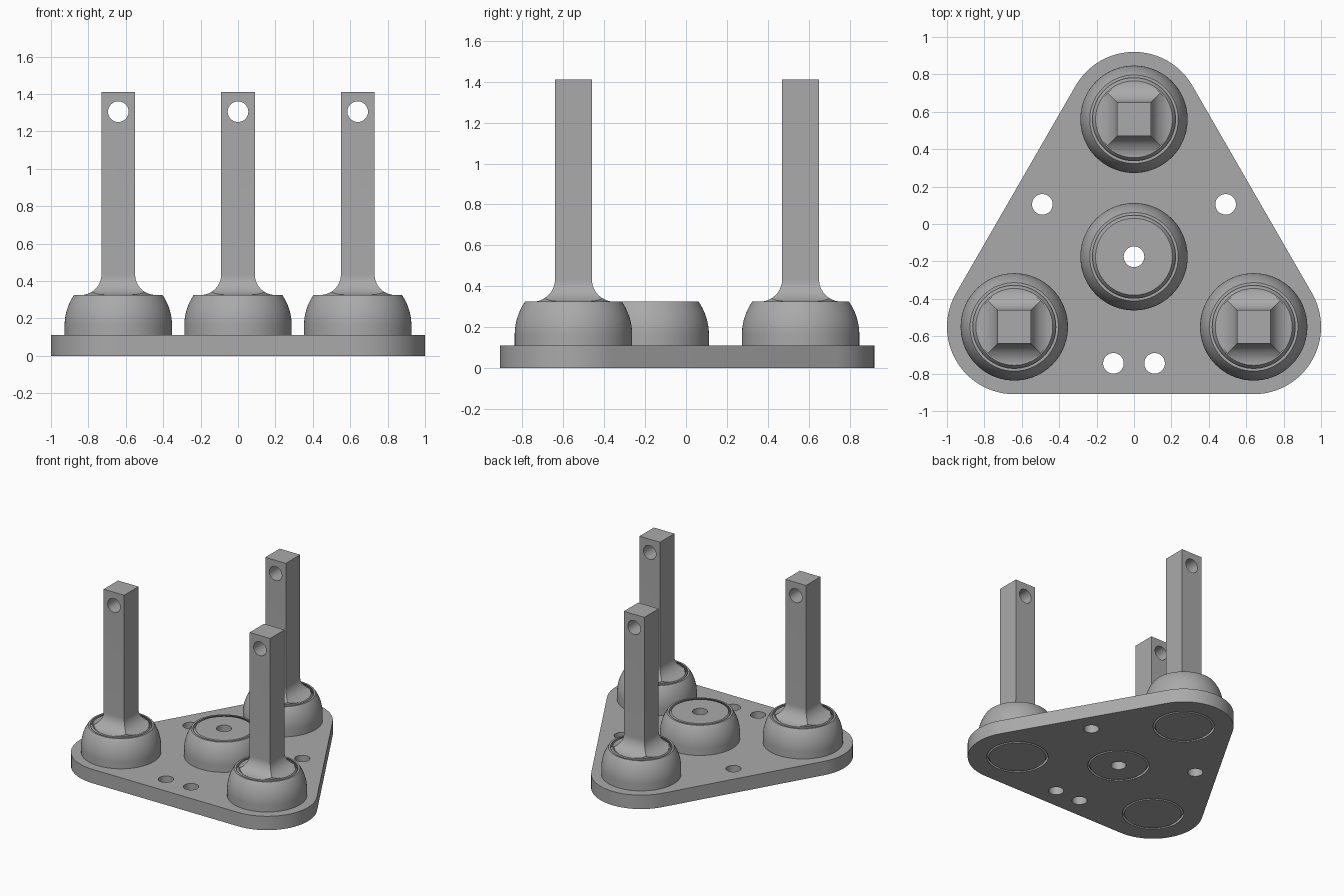
import bpy, bmesh
from math import sin, cos, pi, sqrt, radians, asin
from mathutils import Matrix

if "Cube" in bpy.data.objects:
    bpy.data.objects.remove(bpy.data.objects["Cube"], do_unlink=True)

grey = bpy.data.materials.new("plain grey")
grey.use_nodes = True
colour = (0.4, 0.4, 0.4, 1)
grey.diffuse_color = colour
grey.node_tree.nodes["Principled BSDF"].inputs["Base Color"].default_value = colour

PLATE_TOP, CUP_TOP = 0.11, 0.325
MID = CUP_TOP / 2
BALL_R, GAP_R, CUP_R = 0.262, 0.275, 0.287
CORNER_R, HOLE_R, STEM = 0.36, 0.055, 0.09
CORNERS = {"left": (0.64, -0.55), "back": (0, 0.56), "right": (-0.64, -0.55)}
CENTRE = (0, -0.175)
SIDES = 72


def finish(name, bm, loc=(0, 0, 0)):
    bmesh.ops.remove_doubles(bm, verts=bm.verts, dist=1e-5)
    bmesh.ops.recalc_face_normals(bm, faces=bm.faces)
    mesh = bpy.data.meshes.new(name)
    bm.to_mesh(mesh)
    bm.free()
    ob = bpy.data.objects.new(name, mesh)
    ob.location = loc
    mesh.materials.append(grey)
    bpy.context.collection.objects.link(ob)
    return ob


def loft(name, rings, loc=(0, 0, 0), caps=True, closed=False):
    """Skin a list of equal-length point rings."""
    bm = bmesh.new()
    rows = [[bm.verts.new(p) for p in ring] for ring in rings]
    n = len(rows[0])
    for a, b in zip(rows, rows[1:] + rows[:1] if closed else rows[1:]):
        for i in range(n):
            j = (i + 1) % n
            bm.faces.new((a[i], a[j], b[j], b[i]))
    if caps and not closed:
        bm.faces.new(rows[0])
        bm.faces.new(rows[-1])
    return finish(name, bm, loc)


def lathe(name, profile, loc, closed=False):
    rings = [[(r * cos(2 * pi * k / SIDES), r * sin(2 * pi * k / SIDES), z)
              for k in range(SIDES)] for r, z in profile]
    return loft(name, rings, loc, closed=closed)


def arc(radius, z0, z1, steps=20):
    """Sphere outline between two heights."""
    a, b = asin((z0 - MID) / radius), asin((z1 - MID) / radius)
    angles = [a + (b - a) * i / steps for i in range(steps + 1)]
    return [(radius * cos(t), MID + radius * sin(t)) for t in angles]


def cylinder(radius, depth, loc, along_y=False):
    bm = bmesh.new()
    turn = Matrix.Rotation(pi / 2 if along_y else 0, 4, "X")
    bmesh.ops.create_cone(bm, cap_ends=True, segments=SIDES, radius1=radius,
                          radius2=radius, depth=depth, matrix=turn)
    return finish("cutter", bm, loc)


def sphere(radius, loc):
    bm = bmesh.new()
    bmesh.ops.create_uvsphere(bm, u_segments=SIDES, v_segments=48, radius=radius)
    return finish("cutter", bm, loc)


def boolean(ob, cutter, operation="DIFFERENCE"):
    mod = ob.modifiers.new("cut", "BOOLEAN")
    mod.operation, mod.solver, mod.object = operation, "EXACT", cutter
    bpy.context.view_layer.objects.active = ob
    bpy.ops.object.modifier_apply(modifier=mod.name)
    bpy.data.objects.remove(cutter, do_unlink=True)


# Rounded triangular base plate
outline = []
for (x, y), start in zip(CORNERS.values(), (-90, 30, 150)):
    for i in range(25):
        t = radians(start + 120 * i / 24)
        outline.append((x + CORNER_R * cos(t), y + CORNER_R * sin(t)))
plate = loft("base_plate", [[(x, y, z) for x, y in outline] for z in (0, PLATE_TOP)])
for x, y in [*CORNERS.values(), CENTRE]:
    boolean(plate, sphere(GAP_R, (x, y, MID)))
for x, y in ((0.49, 0.105), (0.11, -0.745)):
    for side in (-1, 1):
        boolean(plate, cylinder(HOLE_R, 1, (side * x, y, 0)))

# Domed sockets with a hollow for the ball
cup = [(CUP_R, PLATE_TOP)] + arc(CUP_R, MID, CUP_TOP) + arc(GAP_R, CUP_TOP, PLATE_TOP)
for name, (x, y) in [*CORNERS.items(), ("centre", CENTRE)]:
    lathe(name + "_socket", cup, (x, y, 0), closed=True)

# Centre ball, drilled through
ball = arc(BALL_R, 0, CUP_TOP)
lathe("centre_ball", [(HOLE_R, 0)] + ball + [(HOLE_R, CUP_TOP)], (*CENTRE, 0), closed=True)

# Corner balls with flared square stems
FLARE = 0.11
sections = [(STEM + FLARE, CUP_TOP - 0.01)]
for i in range(17):
    t = pi / 2 * i / 16
    sections.append((STEM + FLARE * (1 - sin(t)), CUP_TOP + FLARE * (1 - cos(t))))
sections.append((STEM, 1.41))
for name, (x, y) in CORNERS.items():
    lathe(name + "_ball", ball, (x, y, 0))
    rings = [[(-w, -w, z), (w, -w, z), (w, w, z), (-w, w, z)] for w, z in sections]
    stem = loft(name + "_stem", rings, (x, y, 0))
    boolean(stem, cylinder(0.2, 4, (x, y, 0)), "INTERSECT")
    boolean(stem, cylinder(HOLE_R, 1, (x, y, 1.305), along_y=True))

# Smooth curves, crisp edges
bpy.ops.object.select_all(action="DESELECT")
for ob in bpy.context.collection.objects:
    if ob.type == "MESH" and grey.name in ob.data.materials:
        ob.select_set(True)
        bpy.context.view_layer.objects.active = ob
bpy.ops.object.shade_smooth_by_angle(angle=radians(30))
